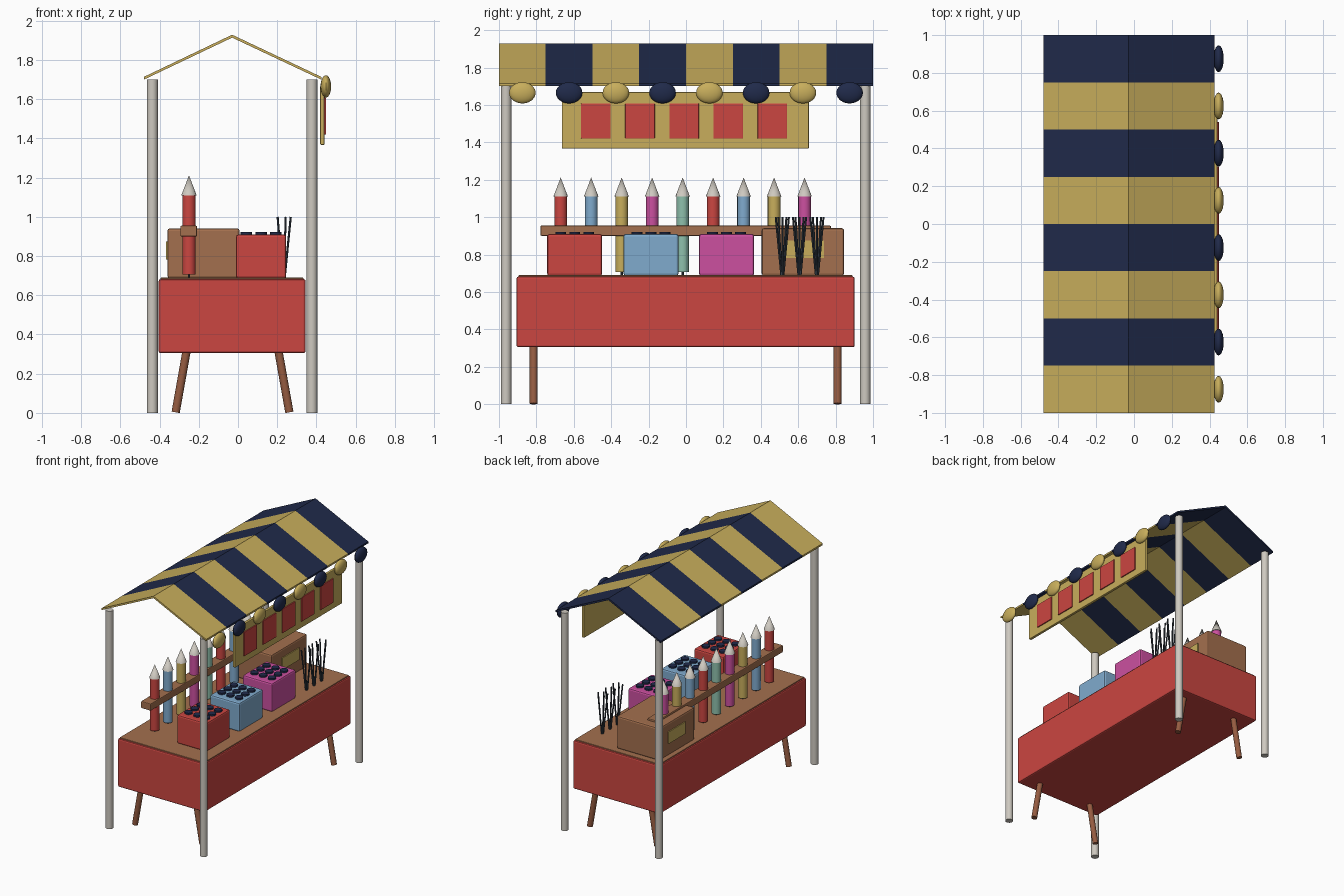
import bpy, bmesh, math
from mathutils import Vector

if "Cube" in bpy.data.objects:
    bpy.data.objects.remove(bpy.data.objects["Cube"])


def material(name, rgb):
    m = bpy.data.materials.new(name)
    lin = [((c / 255 + 0.055) / 1.055) ** 2.4 for c in rgb]
    m.diffuse_color = (*lin, 1)
    m.use_nodes = True
    m.node_tree.nodes["Principled BSDF"].inputs["Base Color"].default_value = m.diffuse_color
    return m


red = material("red", (203, 70, 65))
yellow = material("straw_yellow", (200, 174, 92))
navy = material("navy", (32, 42, 74))
brown = material("wood_brown", (164, 112, 78))
leg_brown = material("leg_brown", (150, 92, 65))
blue = material("sky_blue", (128, 171, 206))
magenta = material("magenta", (204, 80, 160))
teal = material("sea_green", (142, 192, 172))
grey = material("pale_grey", (206, 201, 192))
dark = material("dark_slate", (55, 64, 74))


def finish(name, bm, mats, smooth=False):
    bmesh.ops.recalc_face_normals(bm, faces=bm.faces)
    me = bpy.data.meshes.new(name)
    bm.to_mesh(me)
    bm.free()
    for m in mats:
        me.materials.append(m)
    ob = bpy.data.objects.new(name, me)
    bpy.context.collection.objects.link(ob)
    if smooth:
        bpy.context.view_layer.objects.active = ob
        ob.select_set(True)
        bpy.ops.object.shade_smooth_by_angle(angle=math.radians(40))
        ob.select_set(False)
    return ob


def box(name, x, y, z, mat, bevel=0.0):
    """Box from (min, max) pairs with an optional bevel."""
    bm = bmesh.new()
    bmesh.ops.create_cube(bm, size=1)
    for v in bm.verts:
        v.co = [(a + b) / 2 + c * (b - a) for (a, b), c in zip((x, y, z), v.co)]
    if bevel:
        bmesh.ops.bevel(bm, geom=bm.edges[:], offset=bevel, segments=2,
                        profile=0.5, affect='EDGES')
    return finish(name, bm, [mat])


def rod(name, p, q, r, mat, sides=12, r2=None):
    """Cylinder or cone from p to q."""
    p, q = Vector(p), Vector(q)
    bm = bmesh.new()
    bmesh.ops.create_cone(bm, cap_ends=True, segments=sides, radius1=r,
                          radius2=r if r2 is None else r2, depth=(q - p).length)
    rot = (q - p).to_track_quat('Z', 'Y')
    for v in bm.verts:
        v.co = rot @ v.co + (p + q) / 2
    return finish(name, bm, [mat], True)


# striped gable roof: chevron section swept through nine stations
section = [(-0.48, 1.70), (-0.03, 1.914), (0.425, 1.70),
           (0.425, 1.714), (-0.03, 1.929), (-0.48, 1.714)]
bm = bmesh.new()
rings = [[bm.verts.new((x, -1 + 0.25 * i, z)) for x, z in section] for i in range(9)]
for i in range(8):
    for k in range(6):
        n = (k + 1) % 6
        f = bm.faces.new((rings[i][k], rings[i][n], rings[i + 1][n], rings[i + 1][k]))
        f.material_index = i % 2
for r, mi in ((rings[0], 0), (rings[8], 1)):
    for ids in ((0, 1, 4, 5), (1, 2, 3, 4)):
        bm.faces.new([r[j] for j in ids]).material_index = mi
finish("striped_roof", bm, [yellow, navy])

# round valance drops along the eave
for i in range(8):
    bm = bmesh.new()
    bmesh.ops.create_uvsphere(bm, u_segments=20, v_segments=12, radius=1)
    for v in bm.verts:
        v.co = (0.448 + v.co.x * 0.027, -0.875 + 0.25 * i + v.co.y * 0.071,
                1.665 + v.co.z * 0.057)
    finish("valance_drop", bm, [(yellow, navy)[i % 2]], True)

# posts and splayed legs
for y in (-0.962, 0.958):
    for x in (-0.437, 0.377):
        rod("corner_post", (x, y, 0), (x, y, 1.70), 0.028, grey, 16)
for y in (-0.815, 0.81):
    for s in (-1, 1):
        rod("table_leg", (-0.028 + s * 0.29, y, 0.003), (-0.028 + s * 0.23, y, 0.34),
            0.021, leg_brown, 12)

# hanging banner with panels
box("banner", (0.419, 0.441), (-0.664, 0.657), (1.367, 1.668), yellow, 0.005)
for i in range(5):
    y = -0.482 + 0.236 * i
    box("banner_panel", (0.438, 0.449), (y - 0.079, y + 0.079), (1.42, 1.608), red, 0.003)

# table with cloth
box("table_cloth", (-0.405, 0.345), (-0.906, 0.902), (0.305, 0.682), red, 0.01)
box("table_top", (-0.395, 0.335), (-0.895, 0.89), (0.66, 0.69), brown, 0.004)

# rack holding rockets
box("rocket_rack", (-0.294, -0.209), (-0.778, 0.775), (0.90, 0.955), brown, 0.006)
for i in range(9):
    x, y = -0.25, -0.67 + 0.163 * i
    col = (red, blue, yellow, magenta, teal)[i % 5]
    rod("rocket_body", (x, y, 0.706), (x, y, 1.112), 0.034, col, 16)
    rod("rocket_nose", (x, y, 1.11), (x, y, 1.212), 0.039, grey, 16, 0.0)
    rod("rocket_stick", (x, y, 0.685), (x, y, 0.71), 0.006, dark, 8)

# firework boxes with tube caps
for y, col in ((-0.595, red), (-0.187, blue), (0.217, magenta)):
    box("firework_box", (-0.01, 0.246), (y - 0.147, y + 0.147), (0.687, 0.91), col, 0.012)
    for i in (-1, 0, 1):
        for j in (-1, 0, 1):
            cx, cy = 0.118 + i * 0.075, y + j * 0.075
            rod("tube_cap", (cx, cy, 0.90), (cx, cy, 0.922), 0.029, navy, 12)

# wooden crate with labels on both long sides
box("crate", (-0.36, 0.008), (0.405, 0.845), (0.687, 0.941), brown, 0.012)
for x in (-0.363, 0.011):
    box("crate_label", (x - 0.004, x + 0.004), (0.528, 0.737), (0.782, 0.875), yellow)

# bundles of thin sticks fanning outwards
for y in (0.515, 0.607, 0.70):
    for k in range(5):
        a = k * math.tau / 5
        c, s = math.cos(a), math.sin(a)
        rod("sparkler", (0.232 + 0.006 * c, y + 0.006 * s, 0.688),
            (0.232 + 0.037 * c, y + 0.037 * s, 1.0), 0.0055, dark, 8)
